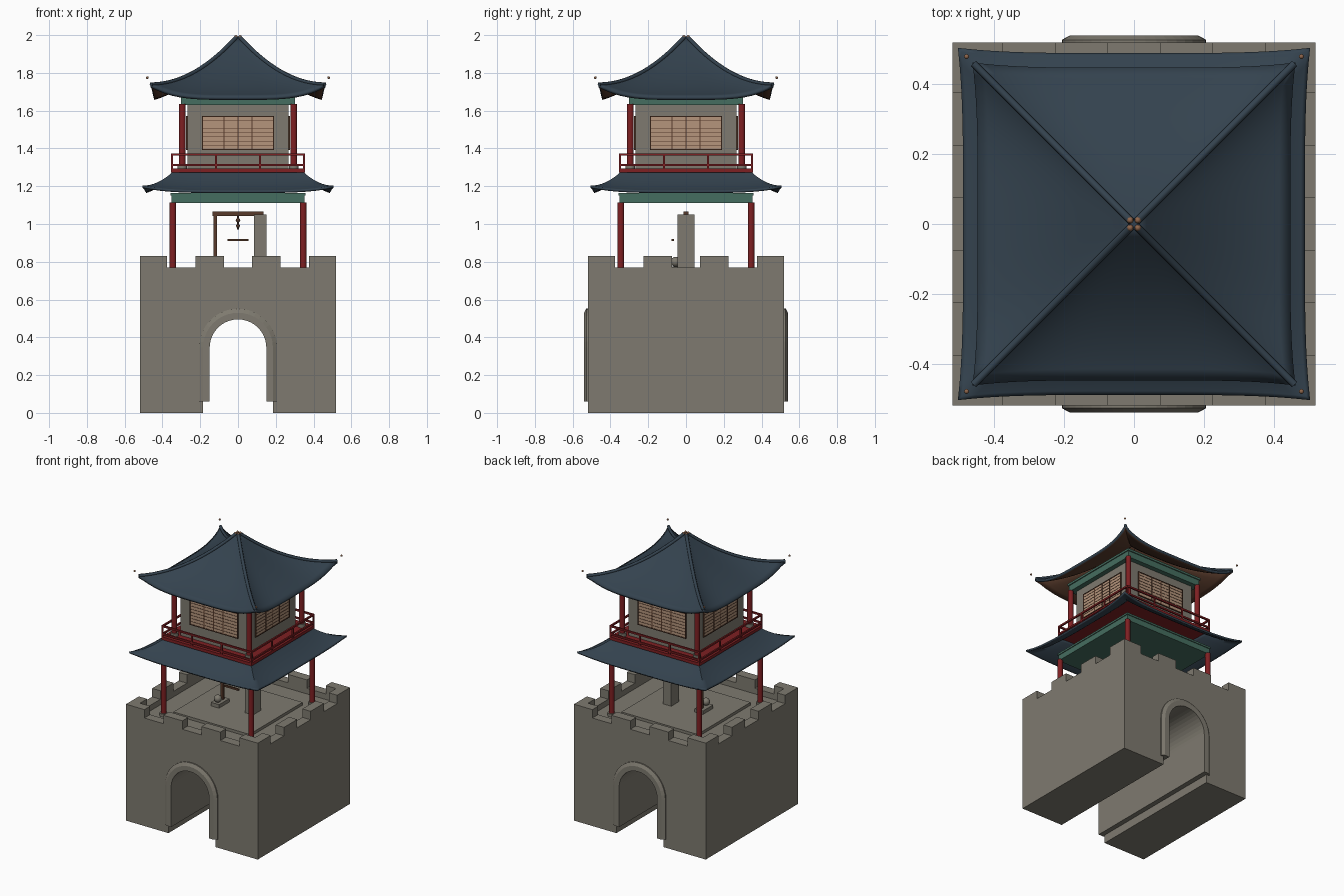
import bpy, bmesh, math
from mathutils import Matrix

cube = bpy.data.objects.get("Cube")
if cube:
    bpy.data.objects.remove(cube, do_unlink=True)


def material(name, r, g, b):
    m = bpy.data.materials.new(name)
    m.use_nodes = True
    m.diffuse_color = (r, g, b, 1)
    m.node_tree.nodes["Principled BSDF"].inputs["Base Color"].default_value = (r, g, b, 1)
    return m


STONE = material("stone grey", 0.21, 0.195, 0.16)
ROOF = material("slate blue", 0.034, 0.055, 0.077)
RED = material("lacquer red", 0.21, 0.014, 0.016)
GREEN = material("beam green", 0.06, 0.155, 0.115)
PAPER = material("paper tan", 0.46, 0.30, 0.20)
WOOD = material("dark wood", 0.095, 0.042, 0.024)
COPPER = material("copper", 0.27, 0.13, 0.07)


def finish(name, bm, *mats, smooth=None):
    me = bpy.data.meshes.new(name)
    bmesh.ops.recalc_face_normals(bm, faces=bm.faces)
    bm.to_mesh(me)
    bm.free()
    for m in mats:
        me.materials.append(m)
    if smooth:
        me.shade_smooth()
        me.set_sharp_from_angle(angle=math.radians(smooth))
    ob = bpy.data.objects.new(name, me)
    bpy.context.scene.collection.objects.link(ob)
    return ob


def add_box(bm, x, y, z):
    """Box from three (low, high) ranges."""
    mid = [(a + b) / 2 for a, b in (x, y, z)]
    size = [b - a for a, b in (x, y, z)]
    bmesh.ops.create_cube(bm, size=1, matrix=Matrix.Translation(mid) @ Matrix.Diagonal((*size, 1)))


def box(name, mat, *ranges):
    bm = bmesh.new()
    add_box(bm, *ranges)
    return finish(name, bm, mat)


def slab(name, mat, half, low, high):
    return box(name, mat, (-half, half), (-half, half), (low, high))


def four_sides(bm):
    """Repeat the mesh on all four sides of the tower."""
    src = bm.verts[:] + bm.edges[:] + bm.faces[:]
    for k in range(1, 4):
        new = bmesh.ops.duplicate(bm, geom=src)["geom"]
        verts = [v for v in new if isinstance(v, bmesh.types.BMVert)]
        bmesh.ops.rotate(bm, verts=verts, matrix=Matrix.Rotation(k * math.pi / 2, 3, "Z"))


def add_post(bm, x, y, r, low, high, sides=16):
    bmesh.ops.create_cone(bm, cap_ends=True, segments=sides, radius1=r, radius2=r, depth=high - low,
                          matrix=Matrix.Translation((x, y, (low + high) / 2)))


def corner_posts(name, mat, at, r, low, high):
    bm = bmesh.new()
    add_post(bm, at, at, r, low, high)
    four_sides(bm)
    return finish(name, bm, mat, smooth=40)


def add_ball(bm, x, y, z, r):
    bmesh.ops.create_uvsphere(bm, u_segments=12, v_segments=8, radius=r,
                              matrix=Matrix.Translation((x, y, z)))


# Gate block with an arched passage
HALF, SPRING, FLOOR = 0.52, 0.345, 0.73


def arch(r, low, steps=20):
    angles = [math.pi - math.pi * i / steps for i in range(steps + 1)]
    return [(-r, low)] + [(r * math.cos(a), SPRING + r * math.sin(a)) for a in angles] + [(r, low)]


bm = bmesh.new()
outline = [(-HALF, 0)] + arch(0.185, 0) + [(HALF, 0), (HALF, FLOOR), (-HALF, FLOOR)]
face = bm.faces.new([bm.verts.new((x, -HALF, z)) for x, z in outline])
ext = bmesh.ops.extrude_face_region(bm, geom=[face])["geom"]
bmesh.ops.translate(bm, vec=(0, 2 * HALF, 0), verts=[v for v in ext if isinstance(v, bmesh.types.BMVert)])
finish("gate_block", bm, STONE)

# Arch lining with bevelled surrounds on both faces
bm = bmesh.new()
loops = []
for r, y in ((0.15, -0.54), (0.185, -0.54), (0.207, -0.528), (0.207, 0.528), (0.185, 0.54), (0.15, 0.54)):
    loops.append([bm.verts.new((x, y, z)) for x, z in arch(r, 0.06)])
for a, b in zip(loops, loops[1:] + loops[:1]):
    for i in range(len(a) - 1):
        bm.faces.new((a[i], a[i + 1], b[i + 1], b[i]))
for end in (0, -1):
    bm.faces.new([loop[end] for loop in loops])
finish("arch_lining", bm, STONE)

# Parapet and battlements
bm = bmesh.new()
INNER = HALF - 0.065
add_box(bm, (-HALF, INNER), (-HALF, -INNER), (FLOOR, 0.77))
add_box(bm, (-HALF, -0.375), (-HALF, -INNER), (0.77, 0.83))
add_box(bm, (-HALF, -INNER), (-INNER, -0.375), (0.77, 0.83))
for x in (-0.225, 0.075):
    add_box(bm, (x, x + 0.15), (-HALF, -INNER), (0.77, 0.83))
four_sides(bm)
finish("battlements", bm, STONE)
slab("terrace_platform", STONE, 0.3, FLOOR, 0.75)

# Lower columns and beams
corner_posts("lower_columns", RED, 0.345, 0.018, FLOOR, 1.115)
corner_posts("lower_column_bases", STONE, 0.345, 0.026, FLOOR, 0.75)
slab("lower_beams", GREEN, 0.352, 1.11, 1.15)
slab("lower_beam_cap", GREEN, 0.358, 1.15, 1.163)

# Hanging bar frame on the terrace
box("stone_pillar", STONE, (0.085, 0.15), (-0.045, 0.045), (0.75, 1.05))
box("frame_beam", WOOD, (-0.135, 0.135), (-0.014, 0.014), (1.043, 1.066))
box("frame_post", WOOD, (-0.13, -0.112), (-0.01, 0.01), (0.75, 1.05))
box("post_base", STONE, (-0.155, -0.09), (-0.085, 0.03), (0.75, 0.775))
bm = bmesh.new()
add_ball(bm, -0.12, -0.055, 0.8, 0.026)
finish("stone_ball", bm, STONE, smooth=40)
bm = bmesh.new()
add_post(bm, 0, 0, 0.005, 0.97, 1.045, 8)
add_ball(bm, 0, 0, 1.02, 0.012)
add_ball(bm, 0, 0, 0.99, 0.01)
finish("hanging_hook", bm, WOOD, smooth=40)
box("striking_bar", WOOD, (-0.055, 0.055), (-0.076, -0.064), (0.909, 0.921))


# Curved hipped roofs: eaves dip at the middle and lift at the corners
def roof(name, mats, mid, corner, start, low, rise, dip, thick):
    bm = bmesh.new()
    rows, cols = 14, 24
    grid = []
    for i in range(rows + 1):
        s = i / rows
        t = start + (1 - start) * s
        row = []
        for j in range(cols + 1):
            u = 2 * j / cols - 1
            z = low + rise * (1 - s) ** 2 - dip * s ** 2 * (1 - u ** 4)
            row.append(bm.verts.new((u * t * corner, -t * (mid + (corner - mid) * u ** 4), z)))
        grid.append(row)
    for a, b in zip(grid, grid[1:]):
        for j in range(cols):
            bm.faces.new((a[j], b[j], b[j + 1], a[j + 1]))
    four_sides(bm)
    bmesh.ops.remove_doubles(bm, verts=bm.verts, dist=0.0002)
    ob = finish(name, bm, *mats, smooth=50)
    if sum(p.normal.z for p in ob.data.polygons) < 0:
        ob.data.flip_normals()
    mod = ob.modifiers.new("thickness", "SOLIDIFY")
    mod.thickness, mod.offset, mod.material_offset = thick, -1, len(mats) - 1
    return ob


roof("lower_roof", [ROOF], 0.49, 0.505, 0.68, 1.203, 0.075, 0.028, 0.012)
roof("upper_roof", [ROOF, WOOD], 0.448, 0.463, 0.01, 1.742, 0.25, 0.068, 0.018)

# Hip ridges of the upper roof
cu = bpy.data.curves.new("hip_ridges", "CURVE")
cu.dimensions = "3D"
cu.bevel_depth, cu.bevel_resolution, cu.use_fill_caps = 0.011, 1, True
for sx in (-1, 1):
    for sy in (-1, 1):
        sp = cu.splines.new("POLY")
        sp.points.add(14)
        for i, p in enumerate(sp.points):
            s = i / 14
            d = 0.008 + 0.452 * s
            p.co = (sx * d, sy * d, 1.74 + 0.25 * (1 - s) ** 2, 1)
cu.materials.append(ROOF)
bpy.context.scene.collection.objects.link(bpy.data.objects.new("hip_ridges", cu))

# Copper beads at the eave corners and the peak
bm = bmesh.new()
add_ball(bm, 0.48, 0.48, 1.775, 0.007)
add_ball(bm, 0.011, 0.011, 1.991, 0.009)
four_sides(bm)
finish("roof_beads", bm, COPPER, smooth=40)

# Balcony deck and railing
slab("balcony_deck", RED, 0.355, 1.272, 1.293)
bm = bmesh.new()
for z in (1.312, 1.368):
    add_box(bm, (-0.355, 0.355), (-0.355, -0.344), (z - 0.006, z + 0.006))
for x in (-0.35, -0.117, 0.117):
    add_box(bm, (x - 0.005, x + 0.005), (-0.355, -0.345), (1.29, 1.37))
four_sides(bm)
finish("balcony_railing", bm, RED)

# Upper room, columns and beams
slab("room_walls", STONE, 0.268, 1.29, 1.64)
corner_posts("upper_columns", RED, 0.295, 0.018, 1.29, 1.635)
corner_posts("upper_column_bases", STONE, 0.295, 0.026, 1.29, 1.318)
slab("upper_beams", GREEN, 0.303, 1.63, 1.675)
slab("upper_beam_cap", GREEN, 0.31, 1.675, 1.69)

# Paper windows with a thin lattice
bm = bmesh.new()
add_box(bm, (-0.188, 0.188), (-0.273, -0.267), (1.395, 1.57))
four_sides(bm)
finish("paper_windows", bm, PAPER)
bm = bmesh.new()
for z in (1.395, 1.57):
    add_box(bm, (-0.191, 0.191), (-0.276, -0.267), (z - 0.003, z + 0.003))
for x in (-0.188, -0.075, 0, 0.075, 0.188):
    add_box(bm, (x - 0.003, x + 0.003), (-0.276, -0.267), (1.395, 1.57))
for i in range(1, 8):
    z = 1.395 + i * 0.022
    add_box(bm, (-0.188, 0.188), (-0.275, -0.267), (z - 0.001, z + 0.001))
four_sides(bm)
finish("window_lattice", bm, WOOD)
